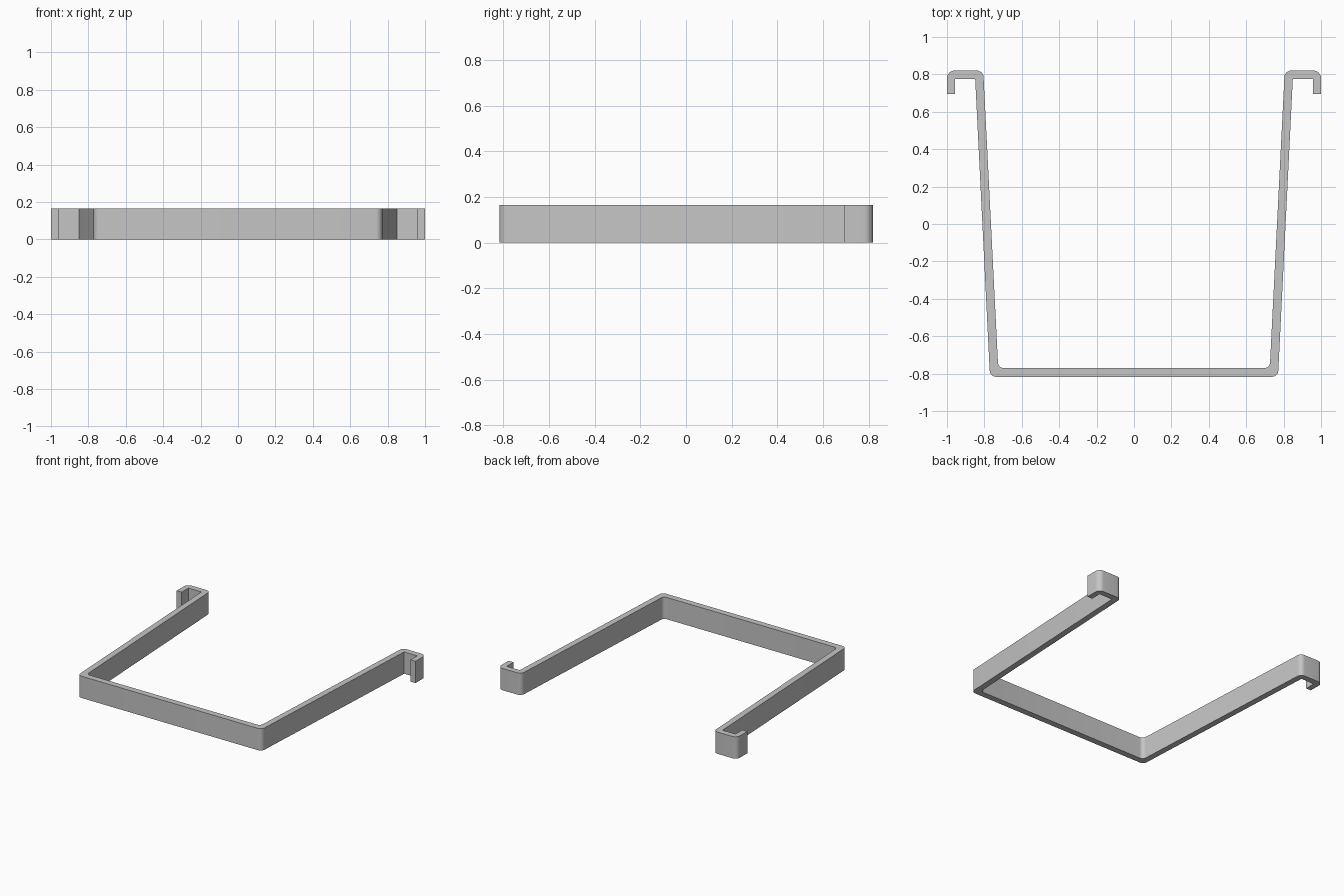
import bpy
import bmesh
import math
from mathutils import Vector

HEIGHT = 0.165
ARC_STEPS = 8

cube = bpy.data.objects.get("Cube")
if cube:
    bpy.data.objects.remove(cube, do_unlink=True)

# Plain grey metal
metal = bpy.data.materials.new("grey_metal")
metal.use_nodes = True
grey = (0.56, 0.56, 0.56, 1)
metal.diffuse_color = grey
metal.node_tree.nodes["Principled BSDF"].inputs["Base Color"].default_value = grey


def fillet(before, corner, after, radius):
    """Points of a round arc that replaces a sharp corner."""
    a = (before - corner).normalized()
    b = (after - corner).normalized()
    half = a.angle(b) / 2
    centre = corner + (a + b).normalized() * (radius / math.sin(half))
    start = corner + a * (radius / math.tan(half)) - centre
    end = corner + b * (radius / math.tan(half)) - centre
    sweep = start.angle(end)
    return [centre + (start * math.sin((1 - t) * sweep) + end * math.sin(t * sweep)) / math.sin(sweep)
            for t in (i / ARC_STEPS for i in range(ARC_STEPS + 1))]


# Half of the bent strip outline: x, y, corner radius
half_outline = [
    (0.77, -0.817, 0.035),    # outer base corner
    (0.849, 0.775, 0),        # arm meets the hook
    (0.958, 0.775, 0),
    (0.958, 0.695, 0),        # hook tip
    (1.0, 0.695, 0),
    (1.0, 0.82, 0.04),        # rounded hook back
    (0.806, 0.82, 0.035),
    (0.726, -0.77, 0.03),     # inner base corner
]
corners = half_outline + [(-x, y, r) for x, y, r in reversed(half_outline)]
points = [Vector((x, y)) for x, y, r in corners]
outline = []
for i, (x, y, radius) in enumerate(corners):
    if radius:
        outline += fillet(points[i - 1], points[i], points[(i + 1) % len(points)], radius)
    else:
        outline.append(points[i])

# Extrude the outline upward into the bracket
bm = bmesh.new()
base = bm.faces.new([bm.verts.new((p.x, p.y, 0)) for p in outline])
top = bmesh.ops.extrude_face_region(bm, geom=[base], use_keep_orig=True)
bmesh.ops.translate(bm, vec=(0, 0, HEIGHT),
                    verts=[v for v in top["geom"] if isinstance(v, bmesh.types.BMVert)])
bmesh.ops.recalc_face_normals(bm, faces=bm.faces)
mesh = bpy.data.meshes.new("hooked_bracket")
bm.to_mesh(mesh)
bm.free()
mesh.materials.append(metal)

bracket = bpy.data.objects.new("hooked_bracket", mesh)
bpy.context.collection.objects.link(bracket)
bpy.ops.object.select_all(action="DESELECT")
bracket.select_set(True)
bpy.context.view_layer.objects.active = bracket
bpy.ops.object.shade_smooth_by_angle(angle=math.radians(30))
